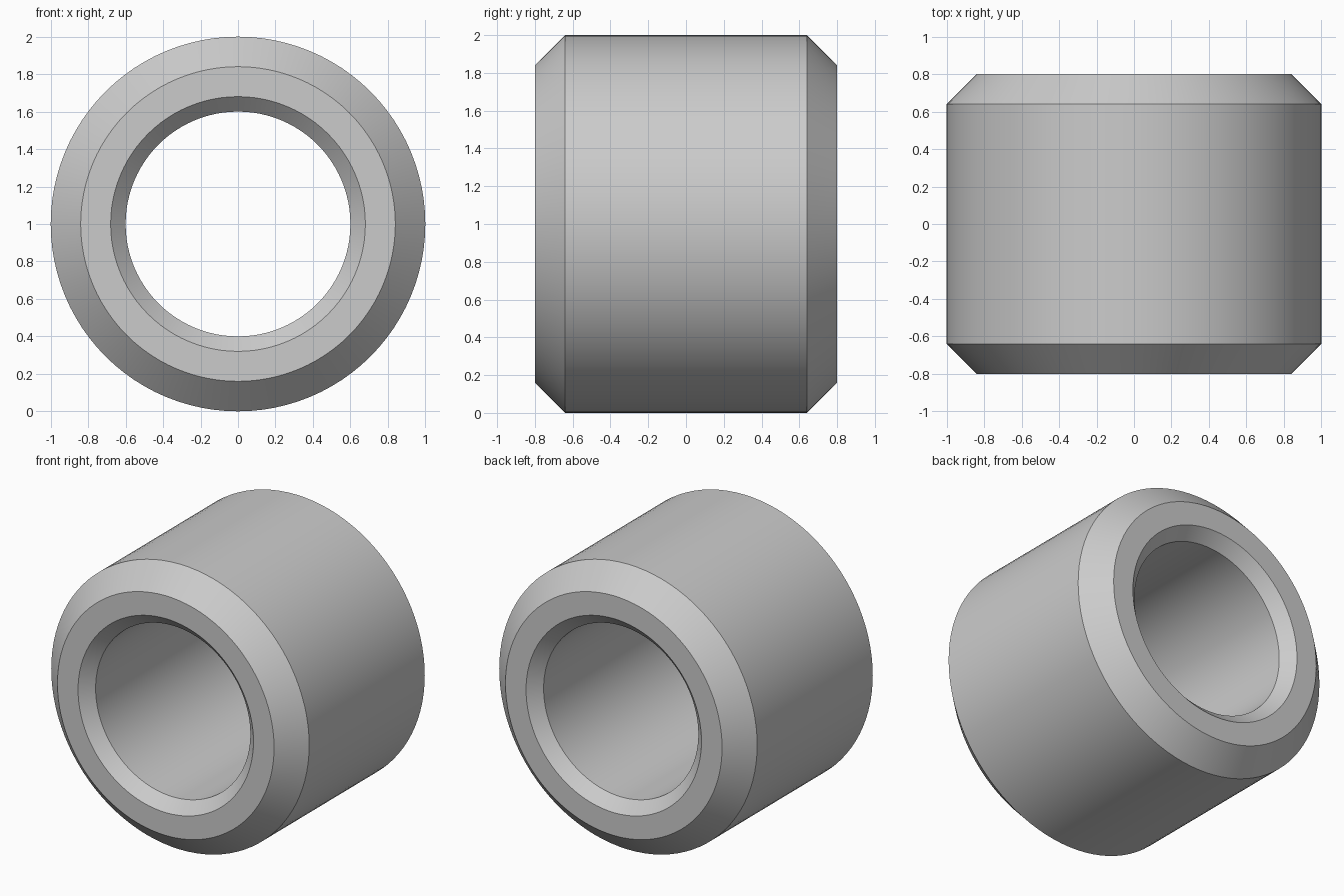
import bpy
import bmesh
import math
from mathutils import Matrix, Vector

cube = bpy.data.objects.get("Cube")
if cube:
    bpy.data.objects.remove(cube, do_unlink=True)

SEGMENTS = 96
HALF_LENGTH = 0.8
OUTER_RADIUS, OUTER_CHAMFER = 1.0, 0.16
BORE_RADIUS, BORE_CHAMFER = 0.6, 0.08

# Plain grey metal
metal = bpy.data.materials.new("grey metal")
metal.use_nodes = True
grey = (0.6, 0.6, 0.6, 1)
metal.diffuse_color = grey
metal.node_tree.nodes["Principled BSDF"].inputs["Base Color"].default_value = grey

# Half of the wall section as (radius, y), mirrored to close the loop
half = [
    (OUTER_RADIUS, HALF_LENGTH - OUTER_CHAMFER),
    (OUTER_RADIUS - OUTER_CHAMFER, HALF_LENGTH),
    (BORE_RADIUS + BORE_CHAMFER, HALF_LENGTH),
    (BORE_RADIUS, HALF_LENGTH - BORE_CHAMFER),
]
section = half + [(r, -y) for r, y in reversed(half)]

# Revolve the section around the y axis
bm = bmesh.new()
verts = [bm.verts.new((r, y, 0)) for r, y in section]
edges = [bm.edges.new((v, verts[i - 1])) for i, v in enumerate(verts)]
bmesh.ops.spin(bm, geom=verts + edges, cent=(0, 0, 0), axis=(0, 1, 0),
               angle=math.tau, steps=SEGMENTS, use_merge=True)
bmesh.ops.remove_doubles(bm, verts=bm.verts, dist=0.0001)
bmesh.ops.recalc_face_normals(bm, faces=bm.faces)
bmesh.ops.transform(bm, matrix=Matrix.Translation(Vector((0, 0, OUTER_RADIUS))),
                    verts=bm.verts)

mesh = bpy.data.meshes.new("chamfered_bushing")
bm.to_mesh(mesh)
bm.free()
mesh.materials.append(metal)
bushing = bpy.data.objects.new("chamfered_bushing", mesh)
bpy.context.collection.objects.link(bushing)

# Smooth around the curve, crisp at the chamfers
bpy.ops.object.select_all(action="DESELECT")
bushing.select_set(True)
bpy.context.view_layer.objects.active = bushing
bpy.ops.object.shade_smooth_by_angle(angle=math.radians(30))
